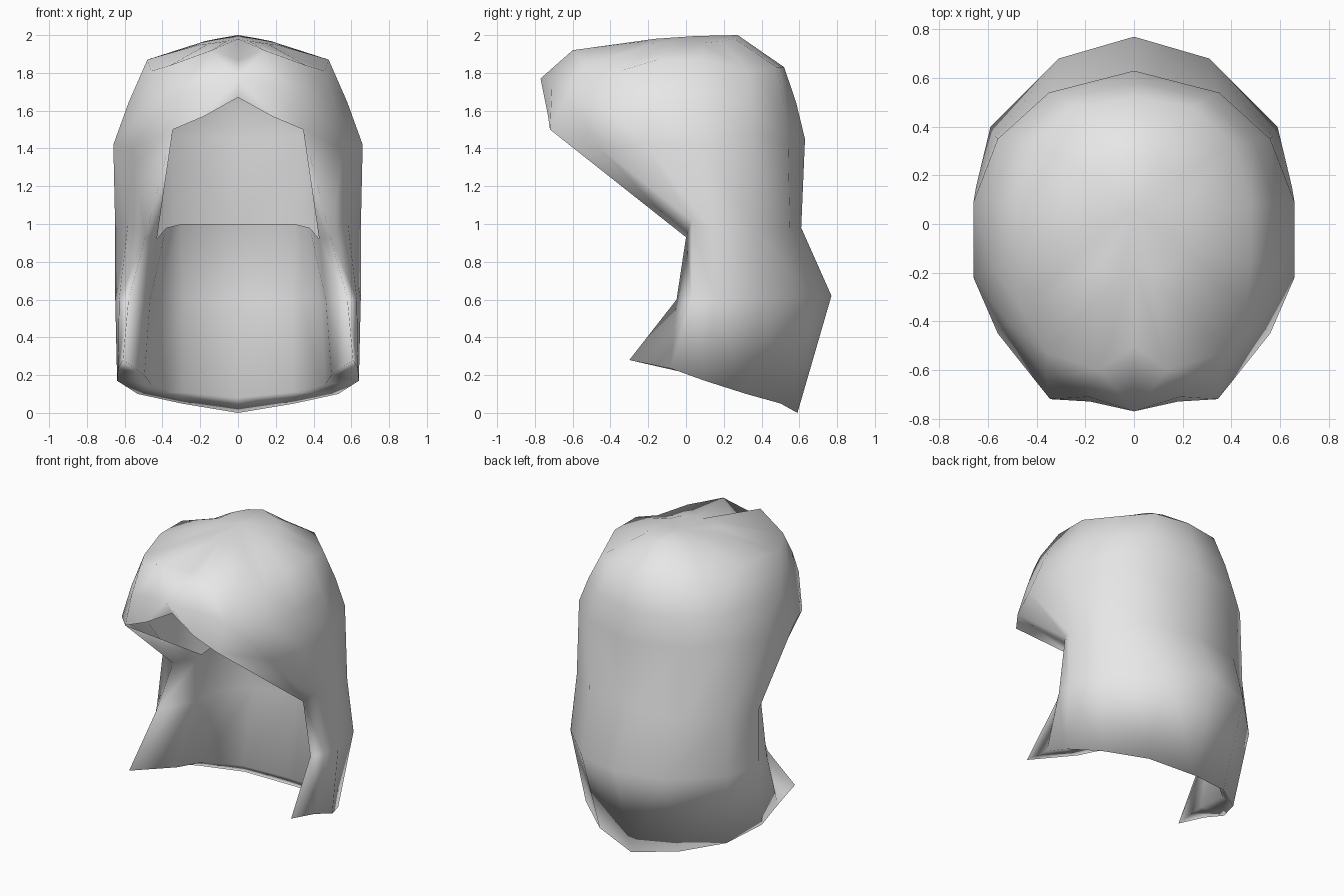
import bpy
import bmesh
from mathutils import Vector

cube = bpy.data.objects.get("Cube")
if cube:
    bpy.data.objects.remove(cube, do_unlink=True)

# One flat colour
grey = bpy.data.materials.new("hair_grey")
grey.use_nodes = True
colour = (0.8, 0.8, 0.8, 1)
grey.diffuse_color = colour
bsdf = next(n for n in grey.node_tree.nodes if n.type == 'BSDF_PRINCIPLED')
bsdf.inputs["Base Color"].default_value = colour


def ring(*points):
    return [Vector(p) for p in points]


# Half rings of the left side, each running from the front round to the back centre
upper = ring((0, -.50, 1.87), (.14, -.60, 1.92), (.36, -.53, 1.84), (.46, -.35, 1.81),
             (.48, -.15, 1.87), (.48, .08, 1.87), (.41, .33, 1.81), (.24, .48, 1.83),
             (0, .52, 1.83))
brow = ring((0, -.71, 1.67), (.18, -.73, 1.57), (.345, -.72, 1.50), (.56, -.45, 1.40),
            (.66, -.22, 1.42), (.66, .09, 1.42), (.56, .35, 1.47), (.35, .54, 1.46),
            (0, .63, 1.45))
# The lower rings start at the front crease of the side lock
nape = ring((.49, 0, .93), (.58, .03, 1.02), (.65, .15, .97), (.57, .36, .97),
            (.34, .55, .98), (0, .61, .98))
bulge = ring((.58, -.05, .60), (.63, .03, .60), (.65, .15, .60), (.59, .40, .60),
             (.31, .68, .61), (0, .77, .62))
hem = ring((.61, -.30, .28), (.635, -.08, .235), (.64, .10, .17), (.53, .32, .10),
           (.30, .50, .05), (0, .59, 0))

# Inside wall of the thick curtain, open at its top
in_nape = ring((.43, .22, .92), (.38, .36, .98), (.30, .46, 1.0), (0, .52, 1.0))
in_bulge = ring((.465, .20, .60), (.44, .38, .60), (.29, .57, .60), (0, .64, .60))
in_hem = ring((.495, .05, .20), (.46, .30, .15), (.29, .46, .11), (0, .53, .08))

# Crown ring shrinks from the upper ring; the temple ring lies between two rings
crown = [Vector((p.x * .43, p.y * .43 + .05, 1.9877 + .045 * (p.y * .43 + .05) - .07 * p.x))
         for p in upper]
temple = [(a + b) / 2 for a, b in zip(upper, brow)]
for p in temple:
    p.x *= 1.015
    p.y *= 1.015
temple[0].y = -.77  # pointed tip at the middle of the fringe
temple[1] = Vector((.19, -.71, 1.73))

bm = bmesh.new()


def add(points):
    return [bm.verts.new(p) for p in points]


def bridge(top, bottom):
    for i in range(len(top) - 1):
        bm.faces.new((top[i], bottom[i], bottom[i + 1], top[i + 1]))


crown, upper, temple, brow, nape, bulge, hem = map(
    add, (crown, upper, temple, brow, nape, bulge, hem))
in_nape, in_bulge, in_hem = map(add, (in_nape, in_bulge, in_hem))

# Top of the head
pole = bm.verts.new((0, .05, 1.995))
for a, b in zip(crown, crown[1:]):
    bm.faces.new((pole, a, b))

# Cap and fringe, with a notched parting at the front
bridge(crown, upper)
bm.faces.new((upper[0], temple[0], upper[1]))
bm.faces.new((upper[1], temple[0], temple[1]))
bridge(upper[1:], temple[1:])
bridge(temple, brow)

# Curtain down the sides and back
bridge(brow[3:], nape)
bridge(nape, bulge)
bridge(bulge, hem)

# Underside of the fringe, between its outer crease and the opening
bm.faces.new((brow[2], nape[0], brow[3]))
bm.faces.new((brow[2], in_nape[0], nape[0]))

# Underside of the hem
bm.faces.new((hem[1], hem[0], in_hem[0]))
bm.faces.new((hem[1], in_hem[0], hem[2]))
bridge(hem[2:], in_hem)

# Inside wall
bridge([hem[0]] + in_hem, [bulge[0]] + in_bulge)
bridge([bulge[0]] + in_bulge, [nape[0]] + in_nape)

mesh = bpy.data.meshes.new("hair")
bm.to_mesh(mesh)
bm.free()
mesh.materials.append(grey)
mesh.shade_smooth()
hair = bpy.data.objects.new("hair", mesh)
bpy.context.collection.objects.link(hair)

# Other half
mirror = hair.modifiers.new("mirror", 'MIRROR')
mirror.use_axis[0] = True
mirror.use_mirror_merge = True
mirror.merge_threshold = 0.001
